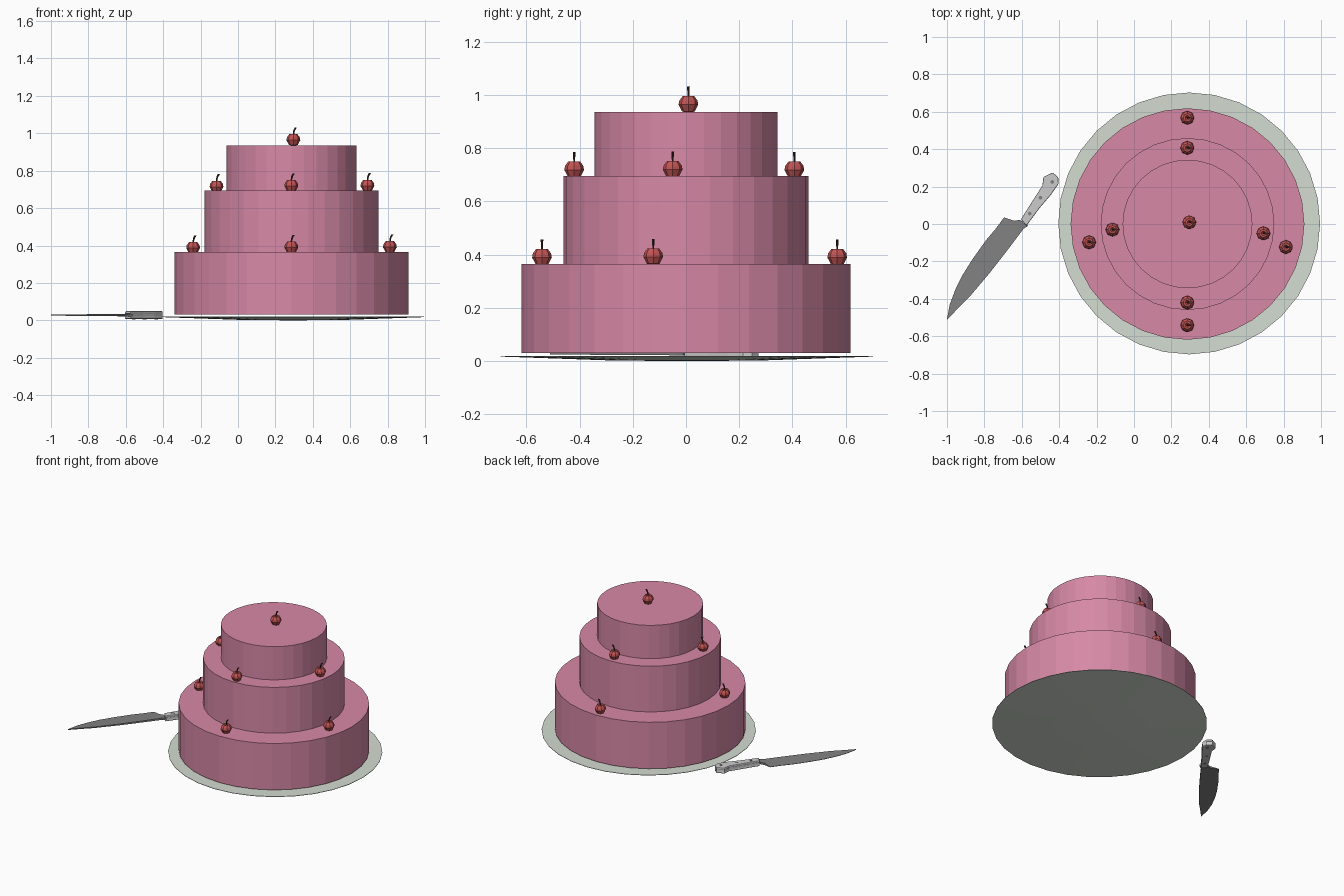
import bpy, bmesh
from math import sin, cos, pi
from mathutils import Vector

if "Cube" in bpy.data.objects:
    bpy.data.objects.remove(bpy.data.objects["Cube"])


def material(name, color):
    m = bpy.data.materials.new(name)
    m.diffuse_color = (*color, 1)
    m.use_nodes = True
    m.node_tree.nodes["Principled BSDF"].inputs["Base Color"].default_value = m.diffuse_color
    return m


PINK = material("icing", (0.68, 0.25, 0.38))
GREEN = material("plate_glaze", (0.66, 0.72, 0.64))
RED = material("cherry_red", (0.55, 0.09, 0.09))
BROWN = material("stem_brown", (0.06, 0.03, 0.02))
STEEL = material("steel", (0.22, 0.22, 0.22))


def finish(name, bm, mat=None):
    bmesh.ops.remove_doubles(bm, verts=bm.verts, dist=1e-6)
    bmesh.ops.recalc_face_normals(bm, faces=bm.faces)
    me = bpy.data.meshes.new(name)
    bm.to_mesh(me)
    bm.free()
    ob = bpy.data.objects.new(name, me)
    bpy.context.collection.objects.link(ob)
    if mat:
        me.materials.append(mat)
    return ob


def skin(name, rings, mat=None):
    """Join equal-sized closed rings of points and cap both ends."""
    bm = bmesh.new()
    vs = [[bm.verts.new(p) for p in r] for r in rings]
    n = len(rings[0])
    for a, b in zip(vs, vs[1:]):
        for i in range(n):
            j = (i + 1) % n
            bm.faces.new((a[i], a[j], b[j], b[i]))
    bm.faces.new(vs[0])
    bm.faces.new(vs[-1])
    return finish(name, bm, mat)


def lathe(name, profile, center, n, mat=None, sy=1.0):
    cx, cy, cz = center
    return skin(name, [[(cx + r * cos(2 * pi * i / n), cy + sy * r * sin(2 * pi * i / n), cz + z)
                        for i in range(n)] for r, z in profile], mat)


def prism(name, outline, z0, z1, mat=None):
    return skin(name, [[(x, y, z) for x, y in outline] for z in (z0, z1)], mat)


# Shallow plate
lathe("plate", [(0.04, 0), (0.30, 0.003), (0.70, 0.017), (0.70, 0.02), (0.55, 0.018), (0.30, 0.014), (0.04, 0.012)],
      (0.295, 0.003, 0), 32, GREEN)

# Three cake tiers
for name, r, z0, z1 in (("bottom_tier", 0.625, 0.03, 0.365),
                        ("middle_tier", 0.464, 0.365, 0.695),
                        ("top_tier", 0.347, 0.695, 0.935)):
    lathe(name, [(r, z0), (r, z1)], (0.286, 0, 0), 32, PINK, 0.99)

# Cherries with bent stems
CHERRY = [(0.012, -0.030), (0.024, -0.027), (0.037, -0.002), (0.034, 0.014),
          (0.022, 0.030), (0.012, 0.030), (0.004, 0.022)]
STEM = [(0, 0.018, 0.004), (0.001, 0.036, 0.004), (0.005, 0.052, 0.005), (0.013, 0.066, 0.006)]


def cherry(i, x, y, z):
    lathe(f"cherry_{i}", CHERRY, (x, y, z), 8, RED)
    skin(f"cherry_stem_{i}", [[(x + dx + r * cos(a * pi / 3), y + r * sin(a * pi / 3), z + dz)
                               for a in range(6)] for dx, dz, r in STEM], BROWN)


spots = [(0.285, 0.568, 0.391), (-0.24, -0.098, 0.388), (0.812, -0.123, 0.393), (0.285, -0.541, 0.391),
         (0.285, 0.407, 0.72), (-0.115, -0.03, 0.716), (0.692, -0.05, 0.721), (0.285, -0.42, 0.72),
         (0.296, 0.009, 0.965)]
for i, s in enumerate(spots):
    cherry(i + 1, *s)

# Knife blade: (cutting edge point, spine point) stations, wedge section
MID = 0.028
stations = [((-1.0, -0.508), (-0.998, -0.51)), ((-0.985, -0.43), (-0.935, -0.445)),
            ((-0.955, -0.35), (-0.88, -0.39)), ((-0.915, -0.27), (-0.825, -0.325)),
            ((-0.865, -0.19), (-0.77, -0.26)), ((-0.79, -0.085), (-0.70, -0.17)),
            ((-0.735, -0.02), (-0.65, -0.105)), ((-0.695, 0.035), (-0.605, -0.045)),
            ((-0.64, 0.017), (-0.59, -0.025)), ((-0.61, 0.022), (-0.565, -0.01))]
rings = []
for k, (e, s) in enumerate(stations):
    t = 0.003 + 0.004 * k / 9
    w = 0.001 if k < 8 else t
    rings.append([(*e, MID - w), (*s, MID - t), (*s, MID + t), (*e, MID + w)])
blade = skin("knife_blade", rings, STEEL)

# Knife handle: tang between two bevelled scales
handle = [(-0.605, 0.025), (-0.575, 0.072), (-0.535, 0.135), (-0.49, 0.205), (-0.484, 0.252),
          (-0.435, 0.275), (-0.405, 0.25), (-0.403, 0.215), (-0.445, 0.155), (-0.505, 0.085), (-0.575, -0.01)]
c = Vector((-0.50, 0.14))
prism("knife_tang", [tuple(c + (Vector(p) - c) * 0.985) for p in handle], 0.02, 0.036)
for name, z0, z1 in (("lower_handle_scale", 0.007, 0.022), ("upper_handle_scale", 0.034, 0.049)):
    ob = prism(name, handle, z0, z1)
    b = ob.modifiers.new("bevel", 'BEVEL')
    b.width, b.segments = 0.005, 2

# Rivets through the handle
for i, (x, y) in enumerate(((-0.437, 0.225), (-0.50, 0.14), (-0.558, 0.056))):
    lathe(f"handle_rivet_{i + 1}", [(0.01, 0.0055), (0.01, 0.0505)], (x, y, 0), 12, STEEL)

# Smooth the blade faces while keeping its edges sharp
bpy.ops.object.select_all(action='DESELECT')
bpy.context.view_layer.objects.active = blade
blade.select_set(True)
bpy.ops.object.shade_smooth_by_angle()
